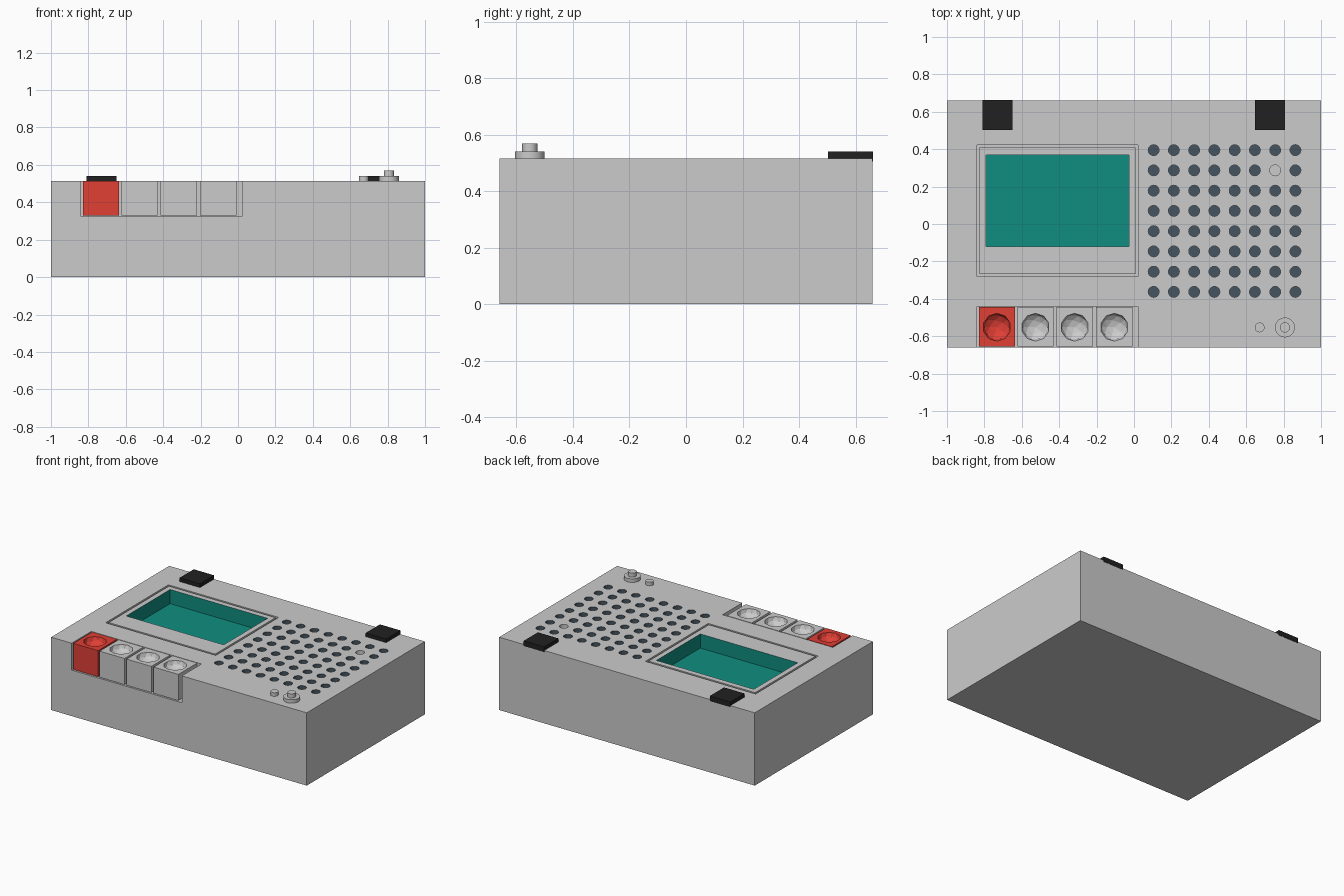
import bpy, bmesh
from mathutils import Matrix, Vector

if "Cube" in bpy.data.objects:
    bpy.data.objects.remove(bpy.data.objects["Cube"])

TOP = 0.515


def material(name, rgb):
    m = bpy.data.materials.new(name)
    m.diffuse_color = (*rgb, 1)
    m.use_nodes = True
    m.node_tree.nodes["Principled BSDF"].inputs["Base Color"].default_value = m.diffuse_color
    return m


red = material("red", (0.75, 0.05, 0.035))
teal = material("teal", (0.005, 0.27, 0.22))
slate = material("slate", (0.06, 0.09, 0.115))
black = material("black", (0.015, 0.015, 0.015))


def make(name, bm, mat=None):
    me = bpy.data.meshes.new(name)
    bm.to_mesh(me)
    bm.free()
    ob = bpy.data.objects.new(name, me)
    bpy.context.collection.objects.link(ob)
    me.materials.append(mat)
    return ob


def add_box(bm, x0, x1, y0, y1, z0, z1):
    lo, hi = Vector((x0, y0, z0)), Vector((x1, y1, z1))
    m = Matrix.Translation((lo + hi) / 2) @ Matrix.Diagonal((*(hi - lo), 1))
    bmesh.ops.create_cube(bm, size=1, matrix=m)


def box(name, *dims, mat=None):
    bm = bmesh.new()
    add_box(bm, *dims)
    return make(name, bm, mat)


def add_cyl(bm, x, y, r, z0, z1, n):
    bmesh.ops.create_cone(bm, cap_ends=True, segments=n, radius1=r, radius2=r, depth=z1 - z0,
                          matrix=Matrix.Translation((x, y, (z0 + z1) / 2)))


def cut(ob, cutter):
    mod = ob.modifiers.new("cut", 'BOOLEAN')
    mod.operation = 'DIFFERENCE'
    mod.solver = 'EXACT'
    mod.object = cutter
    bpy.context.view_layer.update()
    bpy.context.view_layer.objects.active = ob
    bpy.ops.object.modifier_apply(modifier=mod.name)
    bpy.data.objects.remove(cutter)


def paint(ob, mat, test):
    """Give the faces chosen by test a second material."""
    ob.data.materials.clear()
    ob.data.materials.append(None)
    ob.data.materials.append(mat)
    for p in ob.data.polygons:
        p.material_index = 1 if test(p.center) else 0


# case with door pocket, button notch and speaker holes
case = box("case", -1, 1, -0.66, 0.66, 0, TOP)
bm = bmesh.new()
add_box(bm, -0.84, 0.022, -0.28, 0.422, 0.36, 0.6)
add_box(bm, -0.84, 0.022, -0.70, -0.44, 0.325, 0.6)
grey_hole = (0.105 + 6 * 0.1083, 0.395 - 0.1083)
for i in range(8):
    for j in range(8):
        add_cyl(bm, 0.105 + i * 0.1083, 0.395 - j * 0.1083, 0.029, 0.455, 0.6, 20)
cut(case, make("case_cutter", bm))
paint(case, slate, lambda c: 0.06 < c.x < 0.95 and -0.42 < c.y < 0.44 and 0.4 < c.z < TOP - 0.002
      and (c.xy - Vector(grey_hole)).length > 0.04)

# cassette door with teal window well
door = box("cassette_door", -0.826, 0.008, -0.266, 0.408, 0.36, TOP)
cut(door, box("window_cutter", -0.79, -0.028, -0.12, 0.37, 0.415, 0.6))
paint(door, teal, lambda c: -0.795 < c.x < -0.02 and -0.125 < c.y < 0.375 and 0.4 < c.z < TOP - 0.002)

# push buttons with faceted finger dishes
for k, x in enumerate((-0.733, -0.527, -0.317, -0.105)):
    button = box("button_%d" % (k + 1), x - 0.097, x + 0.097, -0.655, -0.445, 0.33, TOP,
                 mat=red if k == 0 else None)
    bm = bmesh.new()
    bmesh.ops.create_icosphere(bm, subdivisions=2, radius=0.075,
                               matrix=Matrix.Translation((x, -0.552, TOP + 0.001))
                               @ Matrix.Diagonal((1, 1, 0.7, 1)))
    cut(button, make("dish_cutter", bm, red if k == 0 else None))

# handle mounts on the back edge
for side, x in (("left", -0.73), ("right", 0.727)):
    box("handle_mount_" + side, x - 0.08, x + 0.08, 0.503, 0.662, TOP - 0.01, 0.541, mat=black)

# small knob and stepped dial
for name, x, r, z0, z1 in (("small_knob", 0.672, 0.026, TOP - 0.01, 0.54),
                           ("dial_base", 0.807, 0.053, TOP - 0.01, 0.54),
                           ("dial_cap", 0.807, 0.027, 0.535, 0.569)):
    bm = bmesh.new()
    add_cyl(bm, x, -0.553, r, z0, z1, 32)
    knob = make(name, bm)
    bpy.ops.object.select_all(action='DESELECT')
    knob.select_set(True)
    bpy.context.view_layer.objects.active = knob
    bpy.ops.object.shade_smooth_by_angle()
